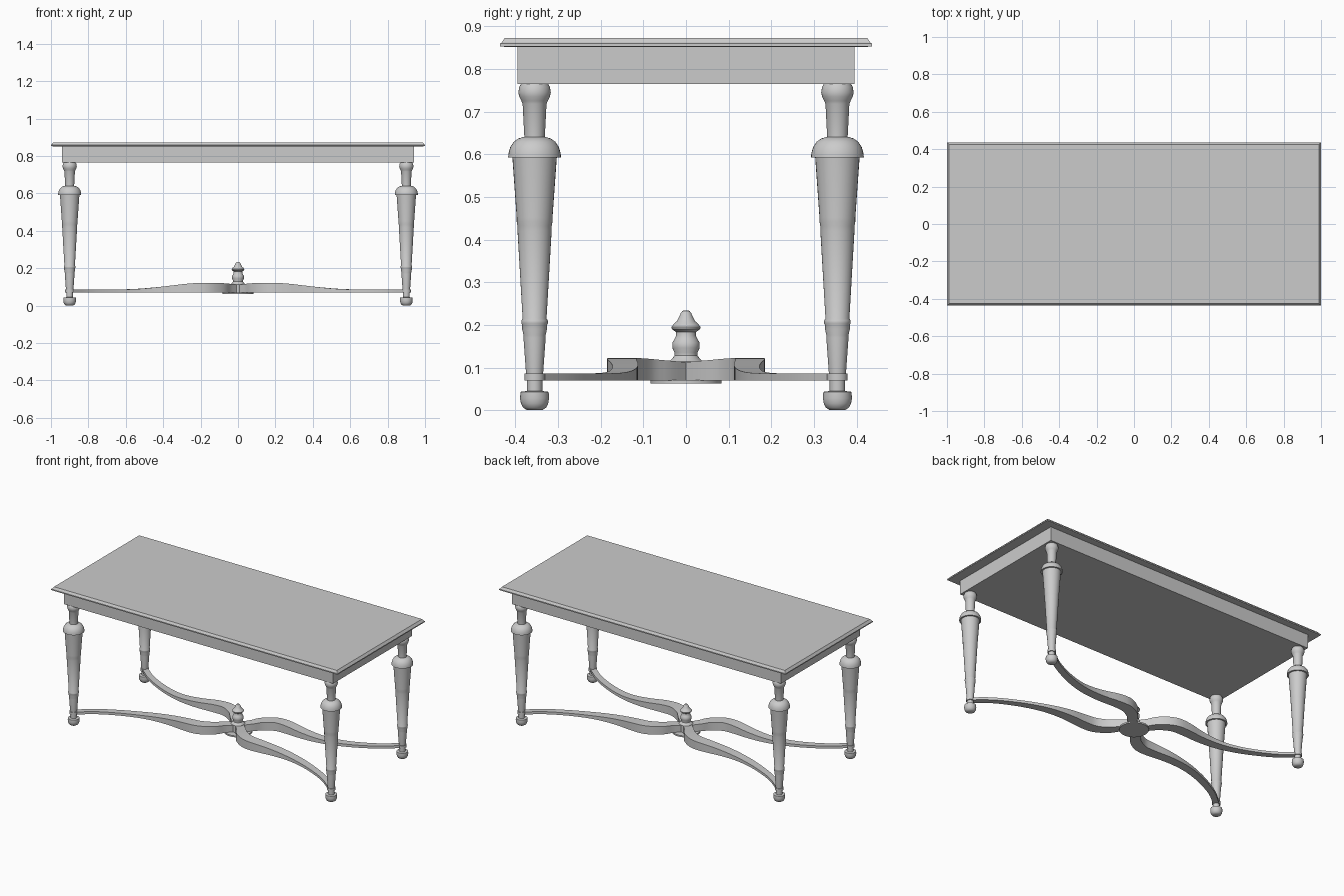
import bpy, bmesh, math
from mathutils import Vector


def finish(name, bm, smooth=False):
    bmesh.ops.recalc_face_normals(bm, faces=bm.faces)
    me = bpy.data.meshes.new(name)
    bm.to_mesh(me)
    bm.free()
    ob = bpy.data.objects.new(name, me)
    bpy.context.collection.objects.link(ob)
    if smooth:
        bpy.ops.object.select_all(action='DESELECT')
        ob.select_set(True)
        bpy.context.view_layer.objects.active = ob
        bpy.ops.object.shade_smooth_by_angle(angle=math.radians(35))
    return ob


def loft(bm, rings):
    # skin closed rings and cap both ends
    vs = [[bm.verts.new(p) for p in r] for r in rings]
    n = len(vs[0])
    for a, b in zip(vs, vs[1:]):
        for i in range(n):
            j = (i + 1) % n
            bm.faces.new((a[i], a[j], b[j], b[i]))
    bm.faces.new(vs[0])
    bm.faces.new(vs[-1])


def rect(hx, hy, z):
    return [(-hx, -hy, z), (hx, -hy, z), (hx, hy, z), (-hx, hy, z)]


def stacked(name, levels):
    bm = bmesh.new()
    loft(bm, [rect(*l) for l in levels])
    return finish(name, bm)


def turned(name, profile, x=0, y=0, n=32):
    bm = bmesh.new()
    loft(bm, [[(x + r * math.cos(2 * math.pi * i / n),
                y + r * math.sin(2 * math.pi * i / n), z) for i in range(n)]
              for r, z in profile])
    return finish(name, bm, True)


# table top with bevelled edge, and apron
stacked("table_top", [(0.99, 0.426, 0.852), (1, 0.436, 0.853), (1, 0.436, 0.860),
                      (0.996, 0.432, 0.862), (0.988, 0.425, 0.873)])
stacked("apron", [(0.94, 0.395, 0.765), (0.94, 0.395, 0.855)])

# turned legs: (radius, height)
leg = [(0.018, 0), (0.027, 0.006), (0.032, 0.016), (0.034, 0.028), (0.033, 0.043),
       (0.018, 0.045), (0.018, 0.07), (0.024, 0.07), (0.024, 0.086), (0.020, 0.086),
       (0.026, 0.17), (0.026, 0.176), (0.029, 0.19), (0.029, 0.199), (0.031, 0.204),
       (0.031, 0.210), (0.028, 0.215), (0.040, 0.42), (0.040, 0.432), (0.042, 0.442),
       (0.042, 0.452), (0.052, 0.592), (0.062, 0.592), (0.061, 0.603), (0.057, 0.617),
       (0.049, 0.629), (0.038, 0.637), (0.024, 0.641), (0.028, 0.718), (0.031, 0.725),
       (0.036, 0.735), (0.038, 0.745), (0.036, 0.758), (0.031, 0.766)]

# curved stretcher arm: x, y, width, top height
arm = [(0.02, 0.015, 0.05, 0.112), (0.06, 0.055, 0.055, 0.116), (0.10, 0.105, 0.064, 0.120),
       (0.17, 0.145, 0.070, 0.122), (0.25, 0.150, 0.068, 0.119), (0.35, 0.143, 0.062, 0.108),
       (0.45, 0.146, 0.056, 0.097), (0.55, 0.164, 0.050, 0.089), (0.67, 0.207, 0.043, 0.086),
       (0.80, 0.275, 0.037, 0.086), (0.90, 0.355, 0.034, 0.086)]


def smooth_path(pts, sub=4):
    p = [Vector(q) for q in pts]
    p = [2 * p[0] - p[1]] + p + [2 * p[-1] - p[-2]]
    out = []
    for a, b, c, d in zip(p, p[1:], p[2:], p[3:]):
        for k in range(sub):
            t = k / sub
            out.append(0.5 * (2 * b + (c - a) * t + (2 * a - 5 * b + 4 * c - d) * t * t
                              + (3 * b - a - 3 * c + d) * t ** 3))
    return out + [p[-2]]


path = smooth_path(arm)
for sx, side in ((-1, "left"), (1, "right")):
    for sy, end in ((-1, "front"), (1, "back")):
        turned(f"{end}_{side}_leg", leg, sx * 0.9, sy * 0.355)
        bm = bmesh.new()
        rings = []
        for i, q in enumerate(path):
            t = path[min(i + 1, len(path) - 1)] - path[max(i - 1, 0)]
            nrm = Vector((-t[1], t[0])).normalized() * q[2] / 2
            ring = []
            for s, z in ((1, 0.07), (-1, 0.07), (-1, q[3]), (1, q[3])):
                ring.append((sx * (q[0] + s * nrm.x), sy * (q[1] + s * nrm.y), z))
            rings.append(ring)
        loft(bm, rings)
        finish(f"{end}_{side}_stretcher", bm, True)

# centre disc and finial
turned("stretcher_disc", [(0.083, 0.062), (0.083, 0.071)])
turned("centre_finial", [(0.040, 0.07), (0.040, 0.114), (0.033, 0.120), (0.027, 0.128),
                         (0.027, 0.135), (0.032, 0.146), (0.032, 0.158), (0.027, 0.167),
                         (0.023, 0.175), (0.023, 0.183), (0.033, 0.190), (0.034, 0.195),
                         (0.029, 0.202), (0.021, 0.209), (0.017, 0.217), (0.012, 0.228),
                         (0.008, 0.233), (0.003, 0.234)])
